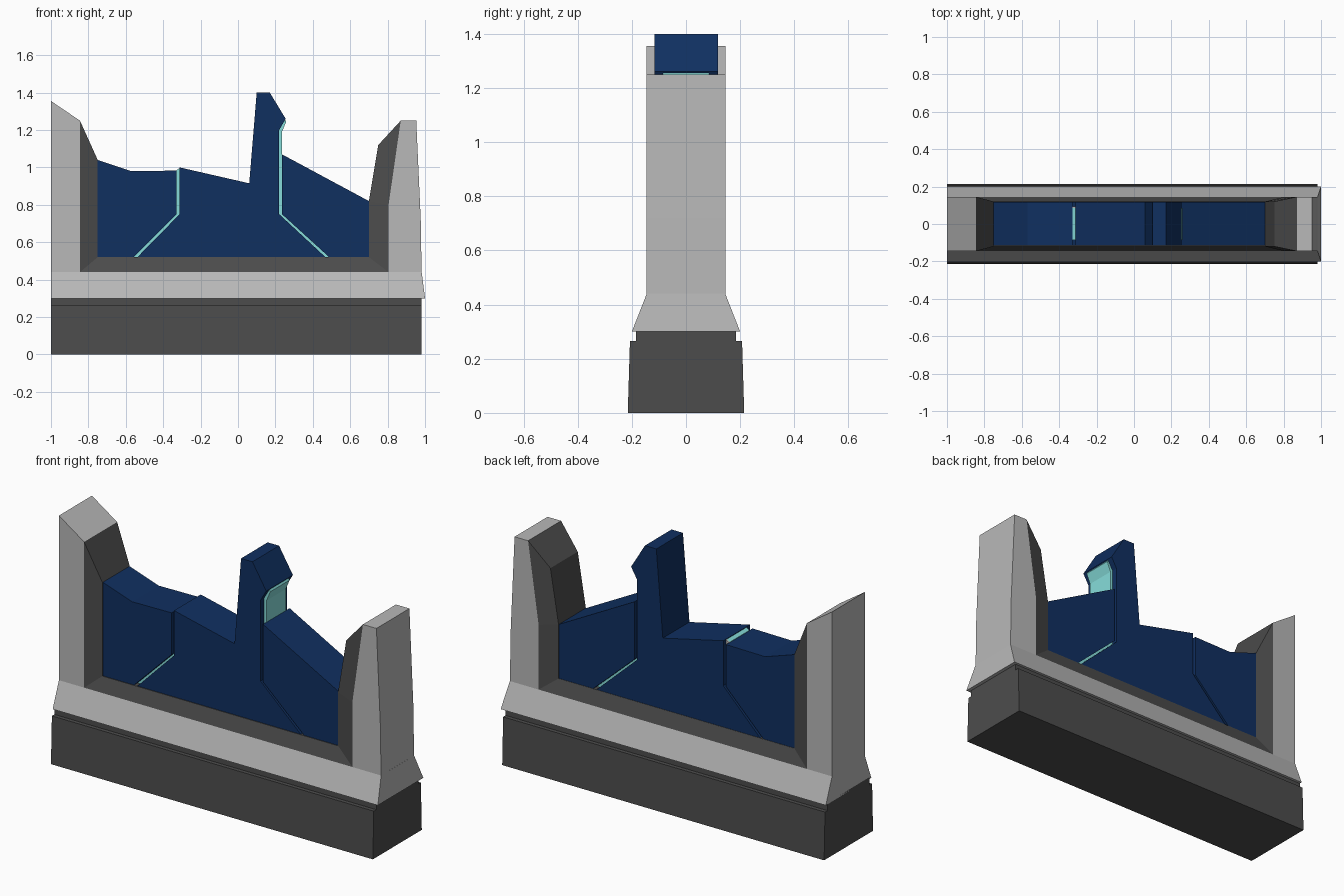
import bpy
import bmesh

cube = bpy.data.objects.get("Cube")
if cube:
    bpy.data.objects.remove(cube, do_unlink=True)


def material(name, rgb):
    m = bpy.data.materials.new(name)
    m.use_nodes = True
    m.diffuse_color = (*rgb, 1)
    m.node_tree.nodes["Principled BSDF"].inputs["Base Color"].default_value = (*rgb, 1)
    return m


LIGHT = material("light grey", (0.48, 0.48, 0.48))
DARK = material("dark grey", (0.073, 0.073, 0.073))
BLUE = material("navy blue", (0.005, 0.029, 0.118))
TEAL = material("pale teal", (0.24, 0.72, 0.70))


def loft(name, sections, mat):
    """Join closed rings of equal length and cap both ends."""
    bm = bmesh.new()
    rings = [[bm.verts.new(p) for p in s] for s in sections]
    n = len(rings[0])
    for a, b in zip(rings, rings[1:]):
        for i in range(n):
            j = (i + 1) % n
            bm.faces.new((a[i], a[j], b[j], b[i]))
    bm.faces.new(rings[0][::-1])
    bm.faces.new(rings[-1])
    bmesh.ops.recalc_face_normals(bm, faces=bm.faces)
    mesh = bpy.data.meshes.new(name)
    bm.to_mesh(mesh)
    bm.free()
    mesh.materials.append(mat)
    ob = bpy.data.objects.new(name, mesh)
    bpy.context.collection.objects.link(ob)
    return ob


def prism(name, outline, y0, y1, mat):
    """Extrude an x-z outline along y."""
    return loft(name, [[(x, y, z) for x, z in outline] for y in (y0, y1)], mat)


def rect(x0, x1, y, z):
    return [(x0, -y, z), (x1, -y, z), (x1, y, z), (x0, y, z)]


# Plinth, recessed neck and sloping sill
loft("plinth", [rect(-1, 0.98, 0.215, 0), rect(-1, 0.98, 0.207, 0.265)], DARK)
loft("neck", [rect(-1, 0.98, 0.185, 0.25), rect(-1, 0.98, 0.185, 0.31)], DARK)
loft("sill", [rect(-1, 1.0, 0.2, 0.3), rect(-1, 0.982, 0.145, 0.44)], LIGHT)

# End posts
prism("right_post", [(-1, 0.41), (-1, 1.355), (-0.845, 1.25), (-0.845, 0.41)],
      -0.145, 0.145, LIGHT)
prism("left_post", [(0.805, 0.41), (0.805, 0.8), (0.87, 1.25), (0.953, 1.25),
                    (0.977, 0.72), (0.982, 0.41)], -0.145, 0.145, LIGHT)

# Dark bevelled lining that runs down one post, along the sill and up the other
outer = [(-0.845, 1.25), (-0.845, 0.44), (0.805, 0.44), (0.805, 0.8), (0.87, 1.25)]
inner = [(-0.75, 1.04), (-0.75, 0.52), (0.70, 0.52), (0.70, 0.82), (0.75, 1.12)]
loft("frame_lining",
     [[(ox, -0.145, oz), (ix, -0.12, iz), (ix, 0.12, iz), (ox, 0.145, oz)]
      for (ox, oz), (ix, iz) in zip(outer, inner)], DARK)

# Three wall panels separated by grooves
panels = {
    "right_panel": [(-0.75, 1.04), (-0.57, 0.98), (-0.328, 0.983),
                    (-0.328, 0.75), (-0.56, 0.518), (-0.75, 0.518)],
    "middle_panel": [(-0.312, 1.0), (0.06, 0.915), (0.1, 1.4), (0.17, 1.4),
                     (0.255, 1.26), (0.22, 1.2), (0.22, 0.75), (0.47, 0.518),
                     (-0.54, 0.518), (-0.312, 0.75)],
    "left_panel": [(0.235, 1.07), (0.70, 0.82), (0.70, 0.518),
                   (0.49, 0.518), (0.235, 0.75)],
}
for name, outline in panels.items():
    prism(name, outline, -0.116, 0.118, BLUE)

# Glowing cores sunk in the grooves
right_core = [(-0.33, 0.985), (-0.31, 0.998), (-0.31, 0.75), (-0.538, 0.518),
              (-0.562, 0.518), (-0.33, 0.75)]
left_core = [(0.218, 1.2), (0.25, 1.258), (0.258, 1.245), (0.235, 1.19),
             (0.237, 0.75), (0.492, 0.518), (0.468, 0.518), (0.218, 0.75)]
prism("right_core", right_core, -0.085, 0.085, TEAL)
prism("left_core", left_core, -0.085, 0.085, TEAL)
prism("right_core_backing", right_core, 0.085, 0.094, LIGHT)
